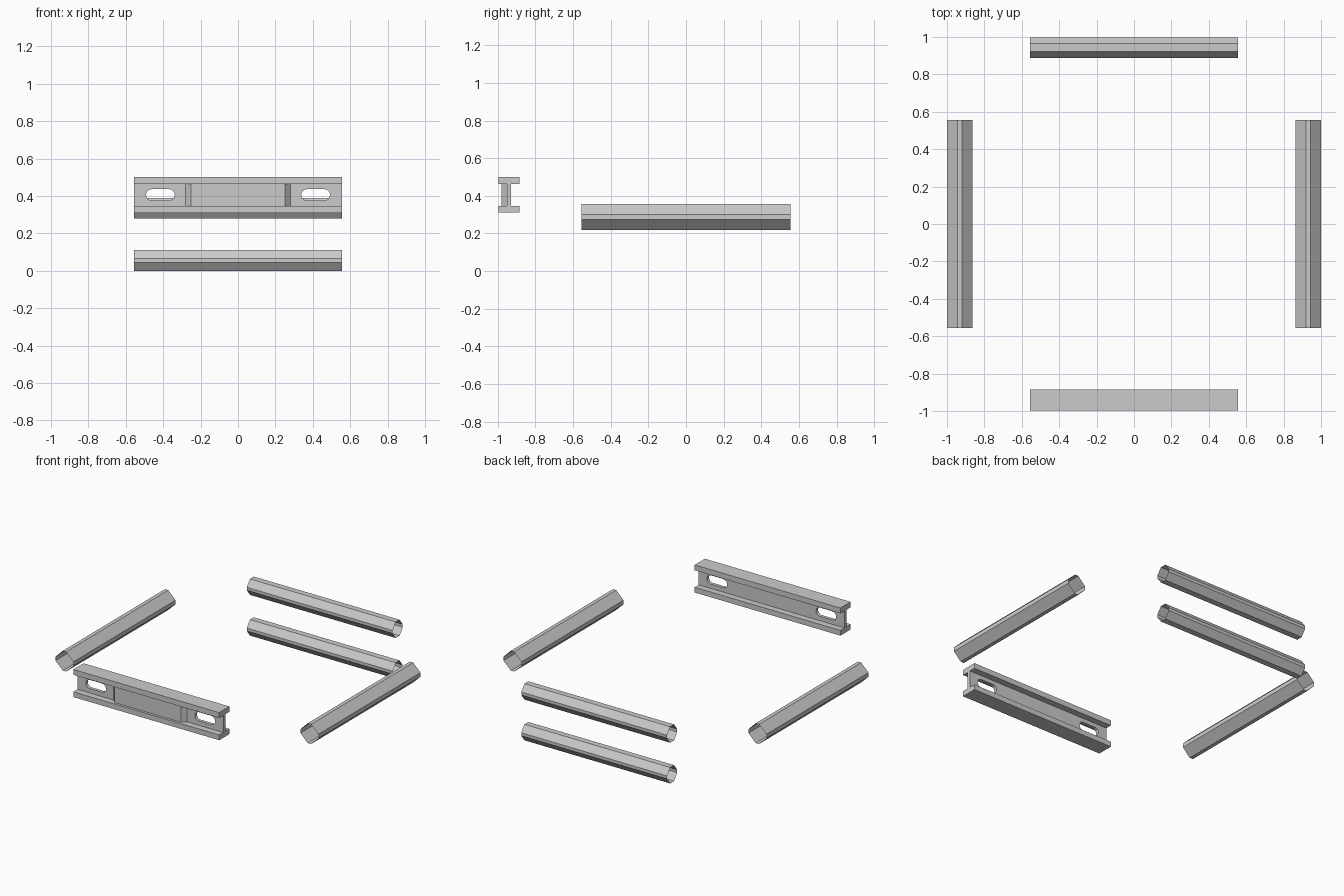
import bpy, bmesh, math
from mathutils import Vector

if "Cube" in bpy.data.objects:
    bpy.data.objects.remove(bpy.data.objects["Cube"])


def prism(name, points, place, lo, hi, caps=True):
    """Sweep a 2D outline from lo to hi; place(a, b, t) maps it to x, y, z."""
    bm = bmesh.new()
    start = [bm.verts.new(Vector(place(a, b, lo))) for a, b in points]
    end = [bm.verts.new(Vector(place(a, b, hi))) for a, b in points]
    n = len(points)
    for i in range(n):
        j = (i + 1) % n
        bm.faces.new((start[i], start[j], end[j], end[i]))
    if caps:
        bm.faces.new(start)
        bm.faces.new(end)
    bmesh.ops.recalc_face_normals(bm, faces=bm.faces)
    # open tubes: make sure the walls face outwards
    centre = sum((v.co for v in bm.verts), Vector()) / len(bm.verts)
    f = max(bm.faces, key=lambda q: abs(q.normal.dot(q.calc_center_median() - centre)))
    if not caps and f.normal.dot(f.calc_center_median() - centre) < 0:
        bmesh.ops.reverse_faces(bm, faces=bm.faces)
    mesh = bpy.data.meshes.new(name)
    bm.to_mesh(mesh)
    bm.free()
    obj = bpy.data.objects.new(name, mesh)
    bpy.context.collection.objects.link(obj)
    return obj


def along_x(a, b, t):
    return (t, a, b)


def along_y(a, b, t):
    return (a, t, b)


def along_z(a, b, t):
    return (a, b, t)


def octagon(ca, cb, r, flat_a, flat_b):
    """Eight-sided section with separate widths of level and upright flats."""
    quarter = [(r, flat_b), (flat_a, r)]
    left = [(-a, b) for a, b in reversed(quarter)]
    top = quarter + left
    return [(ca + a, cb + b) for a, b in top + [(-a, -b) for a, b in top]]


HALF = 0.555

# Front I-section bumper beam
f0, f1, w0, w1 = -0.997, -0.886, -0.952, -0.93
z0, z1, z2, z3 = 0.31, 0.346, 0.463, 0.50
section = [(f0, z0), (f1, z0), (f1, z1), (w1, z1), (w1, z2), (f1, z2),
           (f1, z3), (f0, z3), (f0, z2), (w0, z2), (w0, z1), (f0, z1)]
beam = prism("front_beam", section, along_x, -HALF, HALF)

# Rounded slots through the web
for side, label in ((-1, "left"), (1, "right")):
    r, reach = 0.03, 0.047
    slot = []
    for sx in (1, -1):
        for k in range(9):
            ang = math.radians(-90 + k * 22.5)
            slot.append((side * 0.415 + sx * (reach + r * math.cos(ang)),
                         0.406 + sx * r * math.sin(ang)))
    cutter = prism(label + "_slot_cutter", slot, along_y, -0.965, -0.915)
    cutter.hide_render = True
    cutter.display_type = 'WIRE'
    cutter.hide_set(True)
    cut = beam.modifiers.new(label + "_slot", 'BOOLEAN')
    cut.operation = 'DIFFERENCE'
    cut.solver = 'EXACT'
    cut.object = cutter

# Raised centre plate with sloping ends
prism("centre_plate", [(-0.28, w0), (-0.252, -0.98), (0.252, -0.98), (0.28, w0)],
      along_z, z1, z2)

# Two open rear tubes, one above the other
for label, z in (("lower", 0.055), ("upper", 0.335)):
    prism(label + "_rear_tube", octagon(0.943, z, 0.055, 0.021, 0.01),
          along_x, -HALF, HALF, caps=False)

# Wider open side tubes
for label, x in (("left", -0.932), ("right", 0.932)):
    prism(label + "_side_tube", octagon(x, 0.287, 0.068, 0.013, 0.014),
          along_y, -HALF, HALF, caps=False)
